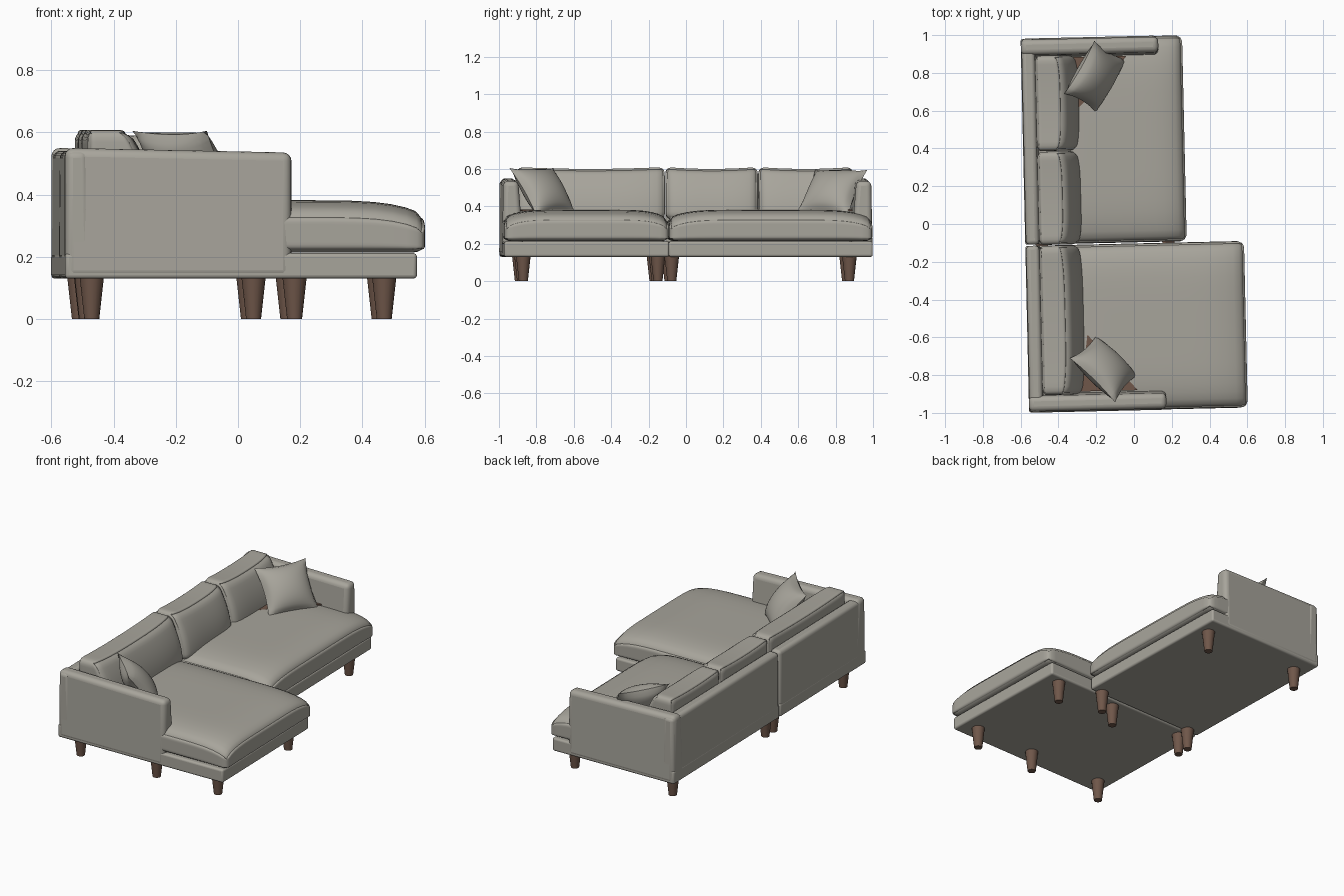
import bpy, bmesh, math
from mathutils import Vector, Matrix

if "Cube" in bpy.data.objects:
    bpy.data.objects.remove(bpy.data.objects["Cube"])

TURN = Matrix.Rotation(math.radians(1.3), 4, 'Z')   # the sofa stands slightly turned
parts = []


def material(name, rgb):
    m = bpy.data.materials.new(name)
    m.use_nodes = True
    m.diffuse_color = (*rgb, 1)
    m.node_tree.nodes["Principled BSDF"].inputs["Base Color"].default_value = (*rgb, 1)
    return m


fabric = material("grey fabric", (0.39, 0.375, 0.33))
wood = material("brown wood", (0.16, 0.095, 0.068))


def finish(name, bm, mat, bevel=0):
    bmesh.ops.recalc_face_normals(bm, faces=bm.faces)
    mesh = bpy.data.meshes.new(name)
    bm.to_mesh(mesh)
    bm.free()
    mesh.materials.append(mat)
    obj = bpy.data.objects.new(name, mesh)
    bpy.context.collection.objects.link(obj)
    obj.matrix_world = TURN
    if bevel:
        mod = obj.modifiers.new("soft edges", 'BEVEL')
        mod.width, mod.segments = bevel, 4
    parts.append(obj)
    return obj


def block(name, x, y, z, top_x=None, top_y=None, bevel=0.01, front_drop=0):
    """Box whose top rectangle may differ from its bottom one."""
    bm = bmesh.new()
    bmesh.ops.create_cube(bm, size=2)
    for v in bm.verts:
        up = v.co.z > 0
        i, j = v.co.x > 0, v.co.y > 0
        rx, ry = (top_x or x, top_y or y) if up else (x, y)
        v.co = (rx[i], ry[j], z[up] - (front_drop if up and i else 0))
    return finish(name, bm, fabric, bevel)


def cushion(name, lo, hi, radius, shape):
    """Rounded box, denser near its edges, then bent by shape(point, unit coords)."""
    lo, hi = Vector(lo), Vector(hi)
    bm = bmesh.new()
    bmesh.ops.create_cube(bm, size=2)
    bmesh.ops.subdivide_edges(bm, edges=bm.edges, cuts=19, use_grid_fill=True)
    for v in bm.verts:
        s = Vector([math.sin(c * math.pi / 2) for c in v.co])
        p = Vector([l + (h - l) * (c + 1) / 2 for l, h, c in zip(lo, hi, s)])
        q = Vector([min(max(c, l + radius), h - radius) for c, l, h in zip(p, lo, hi)])
        p = q + (p - q).normalized() * radius
        v.co = shape(p, s)
    return finish(name, bm, fabric)


def seat_shape(p, s):
    p.z -= 0.045 * (abs(s.x) ** 6 + abs(s.y) ** 6) * (s.z + 1) / 2
    return p


def back_shape(p, s):
    t, f = (s.z + 1) / 2, (s.x + 1) / 2
    p.x -= (0.09 * t * t + 0.02 * s.y ** 4) * f
    p.z -= 0.01 * (1 - s.y ** 2) * t
    return p


def pillow(name, corners, thick, n=16):
    """Knife-edge pillow stretched between four corners."""
    a, b, c, d = [TURN.inverted() @ Vector(p) for p in corners]
    normal = (b - a).cross(d - a).normalized()
    bm = bmesh.new()
    bmesh.ops.create_grid(bm, x_segments=n, y_segments=n, size=1)
    bmesh.ops.duplicate(bm, geom=bm.verts[:] + bm.edges[:] + bm.faces[:])
    bm.verts.ensure_lookup_table()
    half = len(bm.verts) // 2
    for k, v in enumerate(bm.verts):
        u, w = v.co.x, v.co.y
        swell = max(0, (1 - u ** 2) * (1 - w ** 2)) ** 0.6 * thick
        s = (u * (1 - 0.1 * (1 - w * w) * u * u) + 1) / 2
        t = (w * (1 - 0.1 * (1 - u * u) * w * w) + 1) / 2
        base = a.lerp(b, s).lerp(d.lerp(c, s), t)
        v.co = base + normal * swell * (1 if k < half else -1)
    bmesh.ops.remove_doubles(bm, verts=bm.verts, dist=0.0005)
    return finish(name, bm, fabric)


def leg(name, x, y):
    bm = bmesh.new()
    bmesh.ops.create_cone(bm, cap_ends=True, segments=16, radius1=0.024, radius2=0.039,
                          depth=0.135, matrix=Matrix.Translation((x, y, 0.0675)))
    return finish(name, bm, wood)


def corner_panel(name, points, z):
    bm = bmesh.new()
    face = bm.faces.new([bm.verts.new((x, y, z)) for x, y in points])
    ext = bmesh.ops.extrude_face_region(bm, geom=[face])
    for v in ext["geom"]:
        if isinstance(v, bmesh.types.BMVert):
            v.co.z += 0.008
    return finish(name, bm, wood)


# Two sections: chaise and main; y range, base front, cushion front, leg x positions
BACK = -0.578
sections = {
    "chaise": ((-0.985, -0.103), 0.553, 0.58, (-0.49, 0.03, 0.45), (-0.88, -0.16)),
    "main": ((-0.097, 0.993), 0.255, 0.277, (-0.49, 0.18), (-0.08, 0.87)),
}
for name, (y, base_x, seat_x, leg_xs, leg_ys) in sections.items():
    block(name + "_base", (BACK, base_x), y, (0.13, 0.212), bevel=0.012)
    block(name + "_back", (BACK, -0.49), y, (0.13, 0.54),
          top_x=(BACK + 0.004, -0.505), bevel=0.022)
    cushion(name + "_seat_cushion", (-0.51, y[0] + 0.002, 0.214),
            (seat_x, y[1] - 0.002, 0.382), 0.035, seat_shape)
    for i, lx in enumerate(leg_xs):
        for j, ly in enumerate(leg_ys):
            leg(f"{name}_leg_{i}_{j}", lx, ly)

# Arms, leaning in on the inside
block("chaise_arm", (BACK, 0.15), (-0.987, -0.868), (0.13, 0.55),
      top_y=(-0.98, -0.9), bevel=0.027, front_drop=0.015)
block("main_arm", (BACK, 0.15), (0.876, 0.995), (0.13, 0.55),
      top_y=(0.908, 0.988), bevel=0.027, front_drop=0.015)

# Back cushions
for name, y0, y1 in (("chaise", -0.895, -0.105), ("middle", -0.1, 0.393), ("end", 0.397, 0.902)):
    cushion(name + "_back_cushion", (-0.505, y0, 0.33), (-0.275, y1, 0.61), 0.035, back_shape)

# Scatter pillows in the corners: bottom pair, then top pair
pillow("main_pillow", [(-0.2, 0.59, 0.37), (-0.04, 0.87, 0.35),
                       (-0.21, 0.97, 0.595), (-0.37, 0.69, 0.595)], 0.075)
pillow("chaise_pillow", [(0.02, -0.8, 0.35), (-0.2, -0.59, 0.37),
                         (-0.34, -0.71, 0.605), (-0.1, -0.945, 0.605)], 0.075)

# Brown corner panels under the pillows
corner_panel("main_corner_panel", [(-0.3, 0.6), (-0.02, 0.89), (-0.3, 0.89)], 0.374)
corner_panel("chaise_corner_panel", [(-0.3, -0.88), (0.0, -0.88), (-0.26, -0.58)], 0.374)

# Smooth shading with sharp edges kept
bpy.ops.object.select_all(action='DESELECT')
for obj in parts:
    obj.select_set(True)
bpy.context.view_layer.objects.active = parts[0]
bpy.ops.object.shade_smooth_by_angle(angle=math.radians(40))
